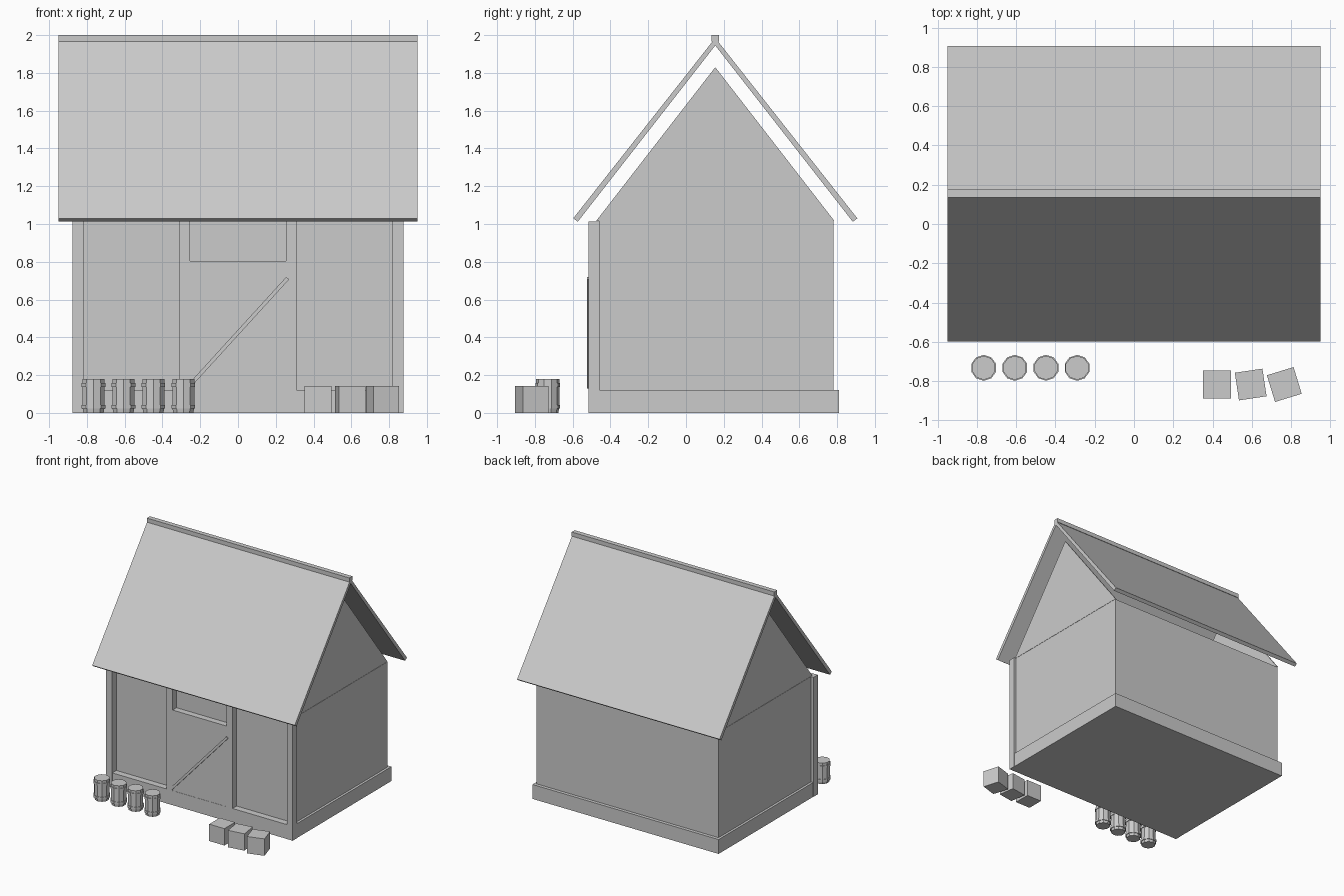
import bpy, bmesh, math
from mathutils import Matrix

if "Cube" in bpy.data.objects:
    bpy.data.objects.remove(bpy.data.objects["Cube"])

grey = bpy.data.materials.new("plain grey")
grey.diffuse_color = (0.6, 0.6, 0.6, 1)
grey.use_nodes = True
grey.node_tree.nodes["Principled BSDF"].inputs["Base Color"].default_value = grey.diffuse_color


def finish(name, bm):
    bmesh.ops.recalc_face_normals(bm, faces=bm.faces)
    me = bpy.data.meshes.new(name)
    bm.to_mesh(me)
    bm.free()
    me.materials.append(grey)
    ob = bpy.data.objects.new(name, me)
    bpy.context.collection.objects.link(ob)
    return ob


def box(name, x, y, z):
    """Box from (min, max) pairs, origin at its centre."""
    bm = bmesh.new()
    bmesh.ops.create_cube(bm, size=1)
    bmesh.ops.scale(bm, verts=bm.verts, vec=(x[1] - x[0], y[1] - y[0], z[1] - z[0]))
    ob = finish(name, bm)
    ob.location = (sum(x) / 2, sum(y) / 2, sum(z) / 2)
    return ob


def prism(name, profile, x0, x1):
    """Extrude a (y, z) profile along x."""
    bm = bmesh.new()
    face = bm.faces.new([bm.verts.new((x0, y, z)) for y, z in profile])
    ext = bmesh.ops.extrude_face_region(bm, geom=[face])
    verts = [v for v in ext["geom"] if isinstance(v, bmesh.types.BMVert)]
    bmesh.ops.translate(bm, verts=verts, vec=(x1 - x0, 0, 0))
    return finish(name, bm)


def lathe(name, profile, sides, loc):
    """Stack of polygon rings from (radius, z) pairs, capped at both ends."""
    bm = bmesh.new()
    rings = []
    for r, z in profile:
        angles = [2 * math.pi * (i + 0.5) / sides for i in range(sides)]
        rings.append([bm.verts.new((r * math.cos(a), r * math.sin(a), z)) for a in angles])
    for a, b in zip(rings, rings[1:]):
        for i in range(sides):
            j = (i + 1) % sides
            bm.faces.new((a[i], a[j], b[j], b[i]))
    bm.faces.new(rings[0])
    bm.faces.new(rings[-1])
    ob = finish(name, bm)
    ob.location = loc
    return ob


# Foundation and wall block
box("foundation", (-0.873, 0.873), (-0.515, 0.81), (0, 0.122))
box("walls", (-0.853, 0.853), (-0.46, 0.782), (0.12, 1.015))

# Front timber posts
for s, side in ((-1, "left"), (1, "right")):
    for x, kind in ((0.847, "corner"), (0.282, "door")):
        box(f"{side}_{kind}_post", (s * x - 0.028, s * x + 0.028), (-0.516, -0.458), (0, 1.013))

# Door with diagonal brace
box("door", (-0.256, 0.256), (-0.513, -0.455), (0.045, 0.805))
brace = box("door_brace", (-0.39, 0.39), (-0.524, -0.505), (0.415, 0.435))
brace.rotation_euler.y = -math.atan2(0.57, 0.52)

# Thin gable triangles at both ends, open loft between
for s, side in ((-1, "left"), (1, "right")):
    prism(f"{side}_gable", [(-0.475, 1.017), (0.785, 1.017), (0.155, 1.83)], s * 0.843, s * 0.853)

# Roof slopes and ridge beam
RIDGE = 0.155
for s, side in ((-1, "front"), (1, "back")):
    slope = [(0, 1.945), (0.728, 1.012), (0.752, 1.03), (0, 1.985)]
    prism(f"{side}_roof", [(RIDGE + s * y, z) for y, z in slope], -0.95, 0.95)
box("ridge_beam", (-0.95, 0.95), (RIDGE - 0.02, RIDGE + 0.02), (1.965, 2.0))

# Row of hooped barrels
barrel = [(0.056, 0), (0.060, 0.022), (0.066, 0.022), (0.066, 0.042), (0.061, 0.042),
          (0.061, 0.138), (0.066, 0.138), (0.066, 0.158), (0.061, 0.158), (0.061, 0.18)]
for i in range(4):
    lathe(f"barrel_{i + 1}", barrel, 10, (-0.765 + i * 0.1585, -0.732, 0))

# Crates, each turned a little more
for i in range(3):
    x = 0.423 + i * 0.171
    crate = box(f"crate_{i + 1}", (x - 0.071, x + 0.071), (-0.888, -0.746), (0, 0.143))
    crate.rotation_euler.z = math.radians(8.5 * i)
